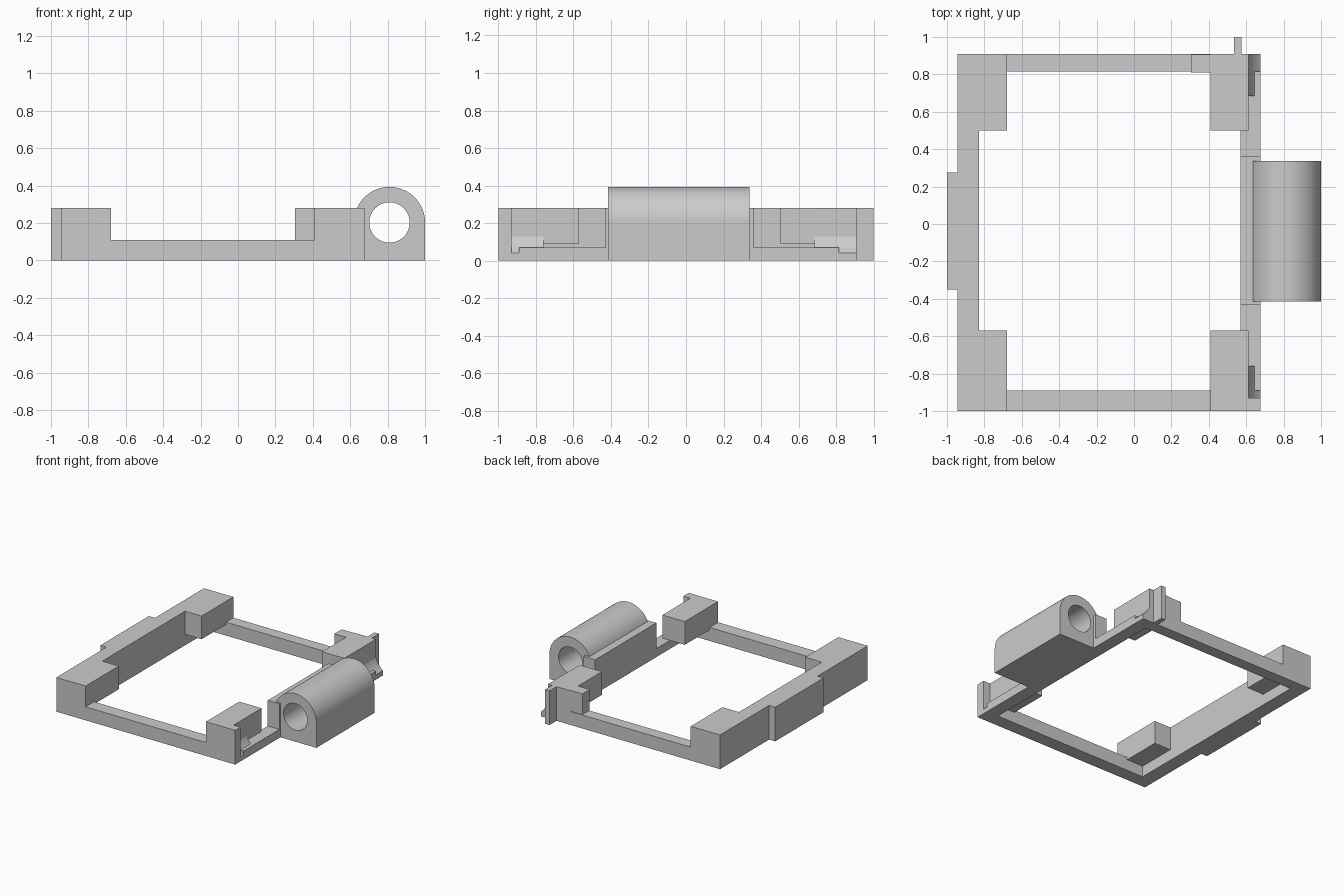
import bpy, bmesh
from math import cos, sin, pi, asin, acos, radians

if "Cube" in bpy.data.objects:
    bpy.data.objects.remove(bpy.data.objects["Cube"], do_unlink=True)

grey = bpy.data.materials.new("light grey plastic")
grey.use_nodes = True
grey.diffuse_color = (0.6, 0.6, 0.6, 1)
grey.node_tree.nodes["Principled BSDF"].inputs["Base Color"].default_value = (0.6, 0.6, 0.6, 1)

CX, CZ = 0.81, 0.203      # shared axis of the barrel and the curved seats


def finish(name, bm):
    bmesh.ops.recalc_face_normals(bm, faces=bm.faces)
    mesh = bpy.data.meshes.new(name)
    bm.to_mesh(mesh)
    bm.free()
    obj = bpy.data.objects.new(name, mesh)
    bpy.context.collection.objects.link(obj)
    mesh.materials.append(grey)
    return obj


def box(name, x, y, z):
    bm = bmesh.new()
    bmesh.ops.create_cube(bm, size=1)
    for v in bm.verts:
        v.co = [lo + (c + 0.5) * (hi - lo) for c, (lo, hi) in zip(v.co, (x, y, z))]
    return finish(name, bm)


def extrude_y(name, outline, y0, y1):
    bm = bmesh.new()
    face = bm.faces.new([bm.verts.new((x, y0, z)) for x, z in outline])
    new = bmesh.ops.extrude_face_region(bm, geom=[face])["geom"]
    for v in new:
        if isinstance(v, bmesh.types.BMVert):
            v.co.y = y1
    return finish(name, bm)


def arc(r, a0, a1, n):
    return [(CX + r * cos(a0 + (a1 - a0) * i / n), CZ + r * sin(a0 + (a1 - a0) * i / n))
            for i in range(n + 1)]


def smooth(obj):
    bpy.ops.object.select_all(action="DESELECT")
    obj.select_set(True)
    bpy.context.view_layer.objects.active = obj
    bpy.ops.object.shade_smooth_by_angle(angle=radians(30))


TOP, LOW, UNDER = 0.28, 0.11, 0.09
L, R, F, B = -0.945, 0.675, -1.0, 0.91

# Rails of the open frame
box("left_rail", (L, -0.83), (F, B), (0, TOP))
box("left_rail_pad", (-1, L), (-0.35, 0.275), (0, TOP))
box("front_rail", (-0.83, 0.61), (F, -0.89), (0, LOW))
box("back_rail", (-0.83, 0.61), (0.815, B), (0, LOW))
box("right_sill", (0.57, R), (-0.89, 0.815), (0, 0.07))
box("right_wall", (0.57, R), (-0.43, 0.36), (0.07, TOP))

# Raised corner blocks
for side, y in (("front", (F, -0.57)), ("back", (0.5, B))):
    box(side + "_left_block", (-0.83, -0.68), y, (UNDER, TOP))
    box(side + "_right_block", (0.41, 0.612), y, (UNDER, TOP))
box("back_stop_block", (0.305, 0.41), (0.81, 0.905), (UNDER, TOP))
box("back_pin", (0.535, 0.575), (B, 1.0), (0, TOP))

# Curved seats hollowed into the right end of each corner
r = 0.212
low_angle = pi + acos((CX - R) / r)
high_angle = pi - asin((TOP - CZ) / r)
seat = [(0.57, 0), (R, 0)] + arc(r, low_angle, high_angle, 20) + [(0.57, TOP)]
for name, y0, y1 in (("front_seat", -0.93, -0.76), ("back_seat", 0.685, B)):
    smooth(extrude_y(name, seat, y0, y1))
box("front_end_plate", (0.61, R), (F, -0.93), (0, TOP))

# Hinge barrel with flat foot, bored through
r = 0.19
barrel = extrude_y("hinge_barrel",
                   [(0.64, 0), (1, 0)] + arc(r, 0, pi - asin((TOP - CZ) / r), 40) + [(0.64, TOP)],
                   -0.415, 0.338)
bore = extrude_y("bore_cutter", arc(0.108, 0, 2 * pi * 47 / 48, 47), -0.6, 0.6)
bore.hide_render = True
bore.hide_viewport = True
cut = barrel.modifiers.new("bore", "BOOLEAN")
cut.operation = "DIFFERENCE"
cut.solver = "EXACT"
cut.object = bore
bpy.context.view_layer.update()
cut_mesh = bpy.data.meshes.new_from_object(
    barrel.evaluated_get(bpy.context.evaluated_depsgraph_get()))
barrel.modifiers.clear()
barrel.data = cut_mesh
bpy.data.objects.remove(bore, do_unlink=True)
smooth(barrel)
